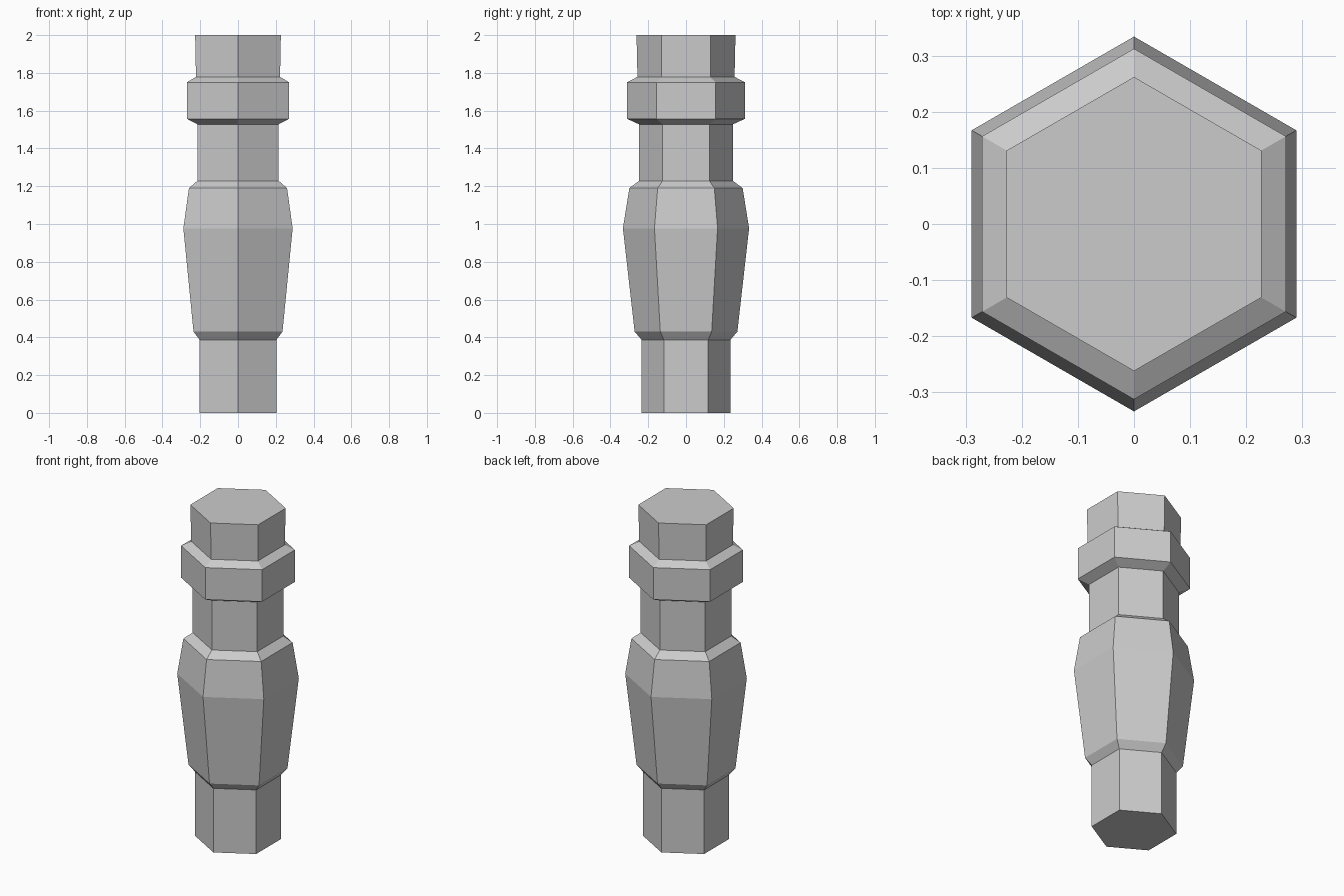
import bpy, bmesh
from math import sin, cos, pi

if "Cube" in bpy.data.objects:
    bpy.data.objects.remove(bpy.data.objects["Cube"])

SIDES = 6

# Profile of the turned post: (corner radius, height)
PROFILE = [
    (0.235, 0.0), (0.235, 0.387),                                 # foot
    (0.272, 0.43), (0.334, 0.977), (0.300, 1.19),                 # swollen body
    (0.249, 1.228), (0.249, 1.528),                               # neck
    (0.3125, 1.557), (0.3125, 1.75),                              # collar
    (0.257, 1.779), (0.262, 2.0),                                 # top
]


def lathe(name, profile, sides):
    bm = bmesh.new()
    rings = []
    for r, z in profile:
        angles = [pi / 2 + 2 * pi * i / sides for i in range(sides)]
        rings.append([bm.verts.new((r * cos(a), r * sin(a), z)) for a in angles])
    for low, high in zip(rings, rings[1:]):
        for i in range(sides):
            j = (i + 1) % sides
            bm.faces.new((low[i], low[j], high[j], high[i]))
    bm.faces.new(rings[0][::-1])
    bm.faces.new(rings[-1])
    mesh = bpy.data.meshes.new(name)
    bm.to_mesh(mesh)
    bm.free()
    obj = bpy.data.objects.new(name, mesh)
    bpy.context.collection.objects.link(obj)
    return obj


# Hexagonal post, corners pointing along y
lathe("hexagonal_post", PROFILE, SIDES)
